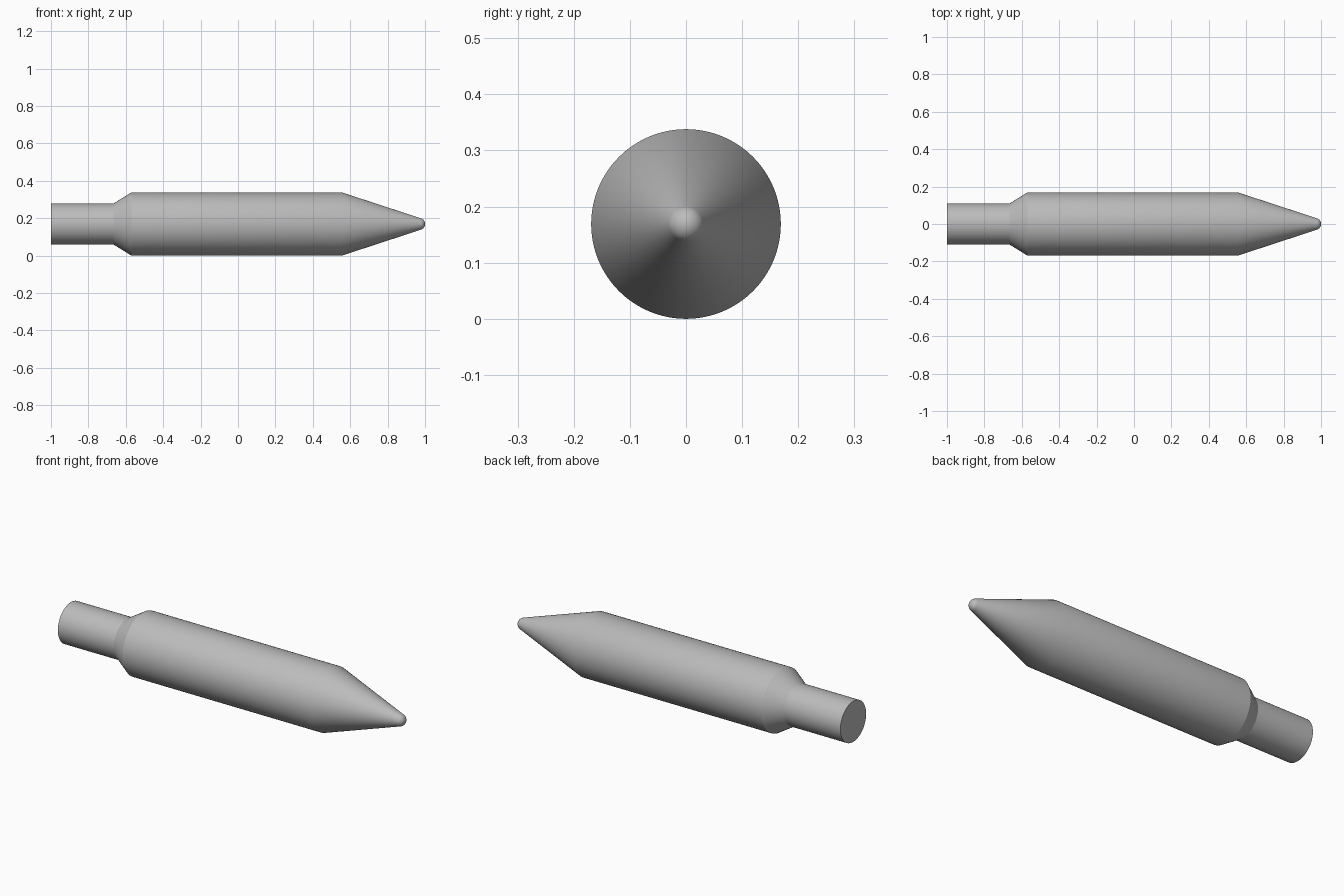
import bpy, bmesh, math
from mathutils import Matrix, Vector

cube = bpy.data.objects.get("Cube")
if cube:
    bpy.data.objects.remove(cube, do_unlink=True)

RADIUS, SHANK_RADIUS, TIP_RADIUS = 0.169, 0.11, 0.032
SEGMENTS = 96

# Single grey metal
metal = bpy.data.materials.new("grey_metal")
metal.use_nodes = True
grey = (0.5, 0.5, 0.5, 1)
metal.diffuse_color = grey
metal.node_tree.nodes["Principled BSDF"].inputs["Base Color"].default_value = grey

# Half profile (x, radius): shank, shoulder, body, cone
profile = [(-1, 0), (-1, SHANK_RADIUS), (-0.665, SHANK_RADIUS),
           (-0.57, RADIUS), (0.555, RADIUS)]

# Rounded nose, tangent to the cone
start, steps = math.radians(71.7), 10
for i in range(steps + 1):
    a = start * (1 - i / steps)
    profile.append((1 - TIP_RADIUS + TIP_RADIUS * math.cos(a),
                    TIP_RADIUS * math.sin(a)))

# Revolve the profile around the long axis
bm = bmesh.new()
verts = [bm.verts.new((x, 0, r)) for x, r in profile]
edges = [bm.edges.new(pair) for pair in zip(verts, verts[1:])]
bmesh.ops.spin(bm, geom=verts + edges, cent=(0, 0, 0), axis=(1, 0, 0),
               angle=math.tau, steps=SEGMENTS, use_merge=True)
bmesh.ops.remove_doubles(bm, verts=bm.verts, dist=0.0001)
bmesh.ops.recalc_face_normals(bm, faces=bm.faces)
bmesh.ops.transform(bm, matrix=Matrix.Translation(Vector((0, 0, RADIUS))), verts=bm.verts)

mesh = bpy.data.meshes.new("pointed_pin")
bm.to_mesh(mesh)
bm.free()
mesh.materials.append(metal)
pin = bpy.data.objects.new("pointed_pin", mesh)
bpy.context.collection.objects.link(pin)

# Smooth sides with crisp shoulder and end edges
bpy.ops.object.select_all(action="DESELECT")
pin.select_set(True)
bpy.context.view_layer.objects.active = pin
bpy.ops.object.shade_smooth_by_angle(angle=math.radians(30))
